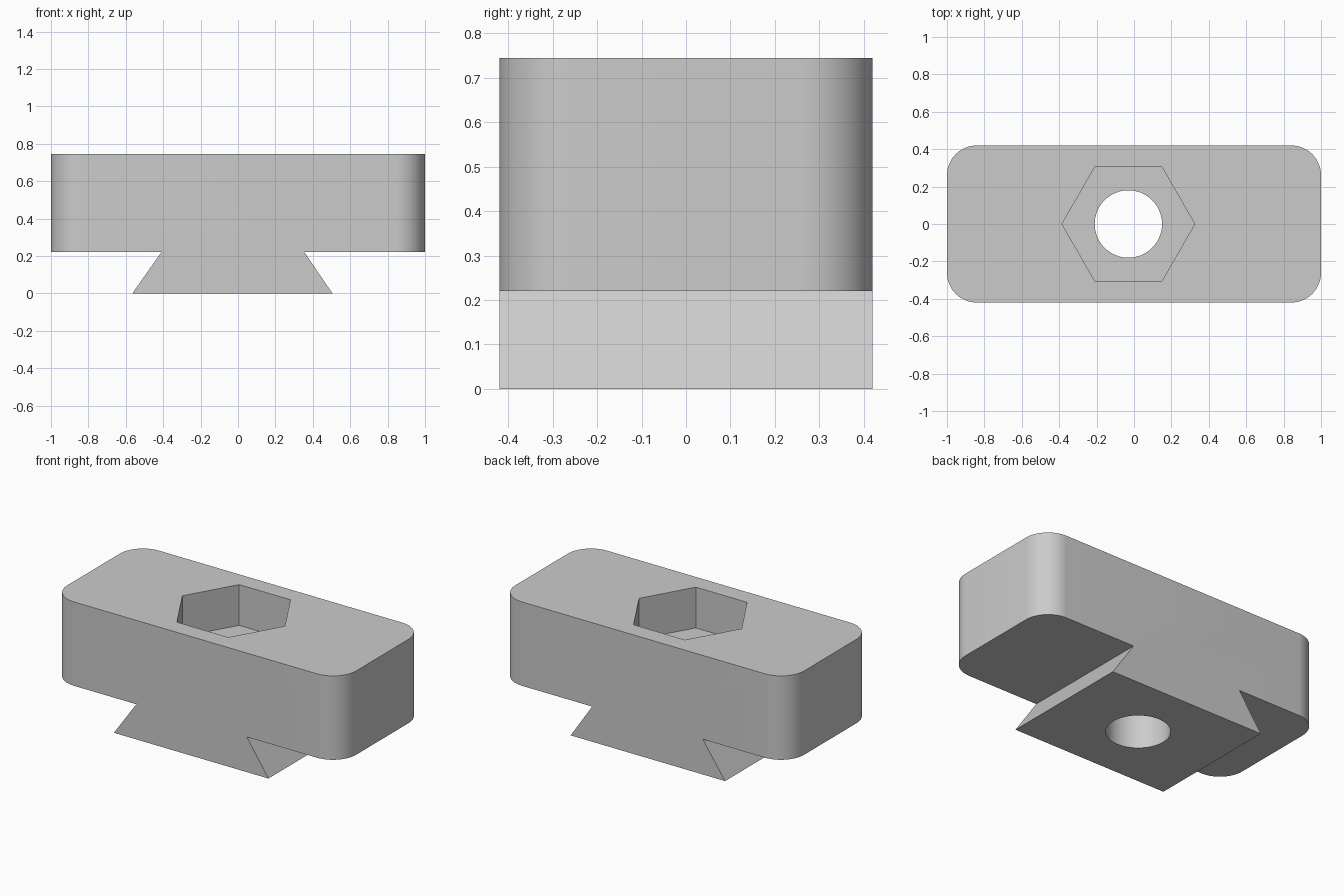
import bpy, bmesh, math

cube = bpy.data.objects.get("Cube")
if cube:
    bpy.data.objects.remove(cube, do_unlink=True)

HALF_Y, SHOULDER, TOP = 0.42, 0.22, 0.745
POCKET_FLOOR = 0.49
CENTRE_X = -0.03

grey = bpy.data.materials.new("plain grey")
grey.use_nodes = True
colour = (0.6, 0.6, 0.6, 1)
grey.diffuse_color = colour
grey.node_tree.nodes["Principled BSDF"].inputs["Base Color"].default_value = colour


def add_object(name, bm):
    mesh = bpy.data.meshes.new(name)
    bmesh.ops.recalc_face_normals(bm, faces=bm.faces)
    bm.to_mesh(mesh)
    bm.free()
    obj = bpy.data.objects.new(name, mesh)
    bpy.context.collection.objects.link(obj)
    mesh.materials.append(grey)
    return obj


def prism_cutter(name, sides, radius, z0, z1):
    """Upright prism centred on the bolt axis, with a corner on the x axis."""
    bm = bmesh.new()
    ring = [bm.verts.new((CENTRE_X + radius * math.cos(math.tau * i / sides),
                          radius * math.sin(math.tau * i / sides), z0))
            for i in range(sides)]
    base = bm.faces.new(ring)
    new = bmesh.ops.extrude_face_region(bm, geom=[base])["geom"]
    bmesh.ops.translate(bm, vec=(0, 0, z1 - z0),
                        verts=[v for v in new if isinstance(v, bmesh.types.BMVert)])
    obj = add_object(name, bm)
    obj.hide_render = True
    return obj


# Block and dovetail: one profile extruded from front to back
profile = [(-0.565, 0), (0.505, 0), (0.355, SHOULDER), (1, SHOULDER),
           (1, TOP), (-1, TOP), (-1, SHOULDER), (-0.41, SHOULDER)]
bm = bmesh.new()
front = bm.faces.new([bm.verts.new((x, -HALF_Y, z)) for x, z in profile])
new = bmesh.ops.extrude_face_region(bm, geom=[front])["geom"]
bmesh.ops.translate(bm, vec=(0, 2 * HALF_Y, 0),
                    verts=[v for v in new if isinstance(v, bmesh.types.BMVert)])
bmesh.ops.recalc_face_normals(bm, faces=bm.faces)

# Rounded vertical corners of the block
corners = [e for e in bm.edges
           if all(abs(v.co.x) > 0.99 for v in e.verts)
           and abs(e.verts[0].co.z - e.verts[1].co.z) > 0.1]
bmesh.ops.bevel(bm, geom=corners, offset=0.16, segments=16,
                profile=0.5, affect='EDGES')
block = add_object("dovetail_block", bm)

# Hexagonal nut pocket and round through hole
cutters = [prism_cutter("nut_pocket_cutter", 6, 0.355, POCKET_FLOOR, TOP + 0.2),
           prism_cutter("bolt_hole_cutter", 64, 0.18, -0.2, TOP + 0.1)]
for cutter in cutters:
    mod = block.modifiers.new(cutter.name, 'BOOLEAN')
    mod.operation = 'DIFFERENCE'
    mod.solver = 'EXACT'
    mod.object = cutter

# Apply the cuts and discard the cutters
bpy.ops.object.select_all(action='DESELECT')
block.select_set(True)
bpy.context.view_layer.objects.active = block
for cutter in cutters:
    bpy.ops.object.modifier_apply(modifier=cutter.name)
    bpy.data.objects.remove(cutter, do_unlink=True)
bpy.ops.object.shade_smooth_by_angle(angle=math.radians(30))
